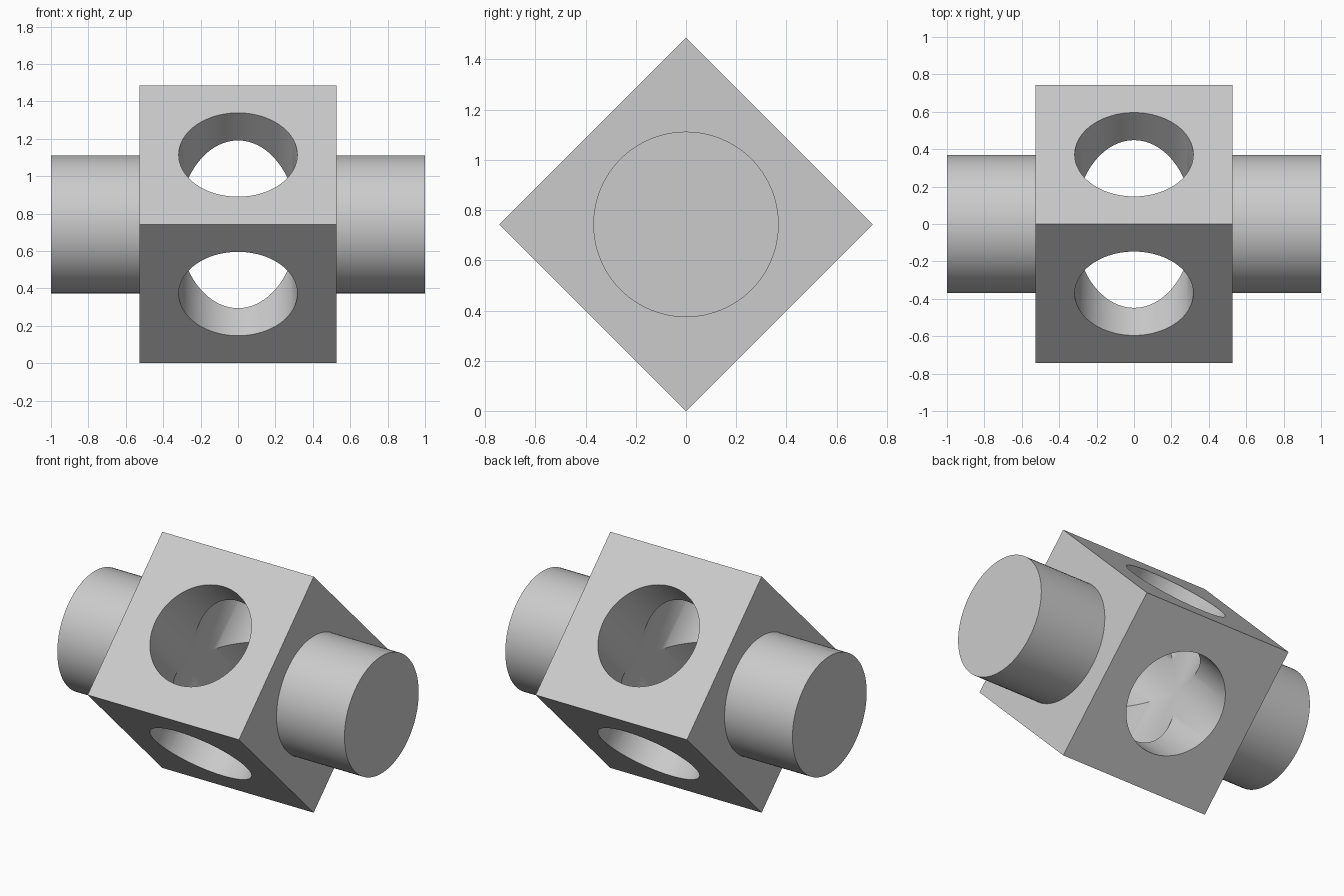
import bpy
import math

if "Cube" in bpy.data.objects:
    bpy.data.objects.remove(bpy.data.objects["Cube"], do_unlink=True)

HALF_DIAGONAL = 0.743
SIDE = HALF_DIAGONAL * math.sqrt(2)
SHAFT_RADIUS = 0.369
HOLE_RADIUS = 0.317
SEGMENTS = 96

gray = bpy.data.materials.new("light gray")
gray.use_nodes = True
color = (0.6, 0.6, 0.6, 1.0)
gray.diffuse_color = color
gray.node_tree.nodes["Principled BSDF"].inputs["Base Color"].default_value = color


def cylinder(name, radius, length, rotation):
    bpy.ops.mesh.primitive_cylinder_add(vertices=SEGMENTS, radius=radius,
                                        depth=length, rotation=rotation)
    obj = bpy.context.object
    obj.name = name
    obj.data.materials.append(gray)
    bpy.ops.object.transform_apply(location=False, rotation=True, scale=False)
    return obj


def combine(target, tool, operation):
    mod = target.modifiers.new(tool.name, "BOOLEAN")
    mod.object, mod.operation, mod.solver = tool, operation, "EXACT"
    bpy.ops.object.select_all(action="DESELECT")
    target.select_set(True)
    bpy.context.view_layer.objects.active = target
    bpy.ops.object.modifier_apply(modifier=mod.name)
    bpy.data.objects.remove(tool, do_unlink=True)


# Square block
bpy.ops.mesh.primitive_cube_add(size=1, scale=(1.054, SIDE, SIDE))
block = bpy.context.object
block.name = "drilled_block_with_shaft"
block.data.materials.append(gray)
bpy.ops.object.transform_apply(location=False, rotation=False, scale=True)

# Shaft sticking out on both sides
combine(block, cylinder("shaft", SHAFT_RADIUS, 2, (0, math.pi / 2, 0)), "UNION")

# Two crossing through holes
for name, rotation in (("hole_a", (0, 0, 0)), ("hole_b", (math.pi / 2, 0, 0))):
    combine(block, cylinder(name, HOLE_RADIUS, 2, rotation), "DIFFERENCE")

# Stand the block on its edge
block.rotation_euler = (math.pi / 4, 0, 0)
block.location = (0, 0, HALF_DIAGONAL)
bpy.ops.object.transform_apply(location=True, rotation=True, scale=False)
bpy.ops.object.shade_smooth_by_angle(angle=math.radians(30))
